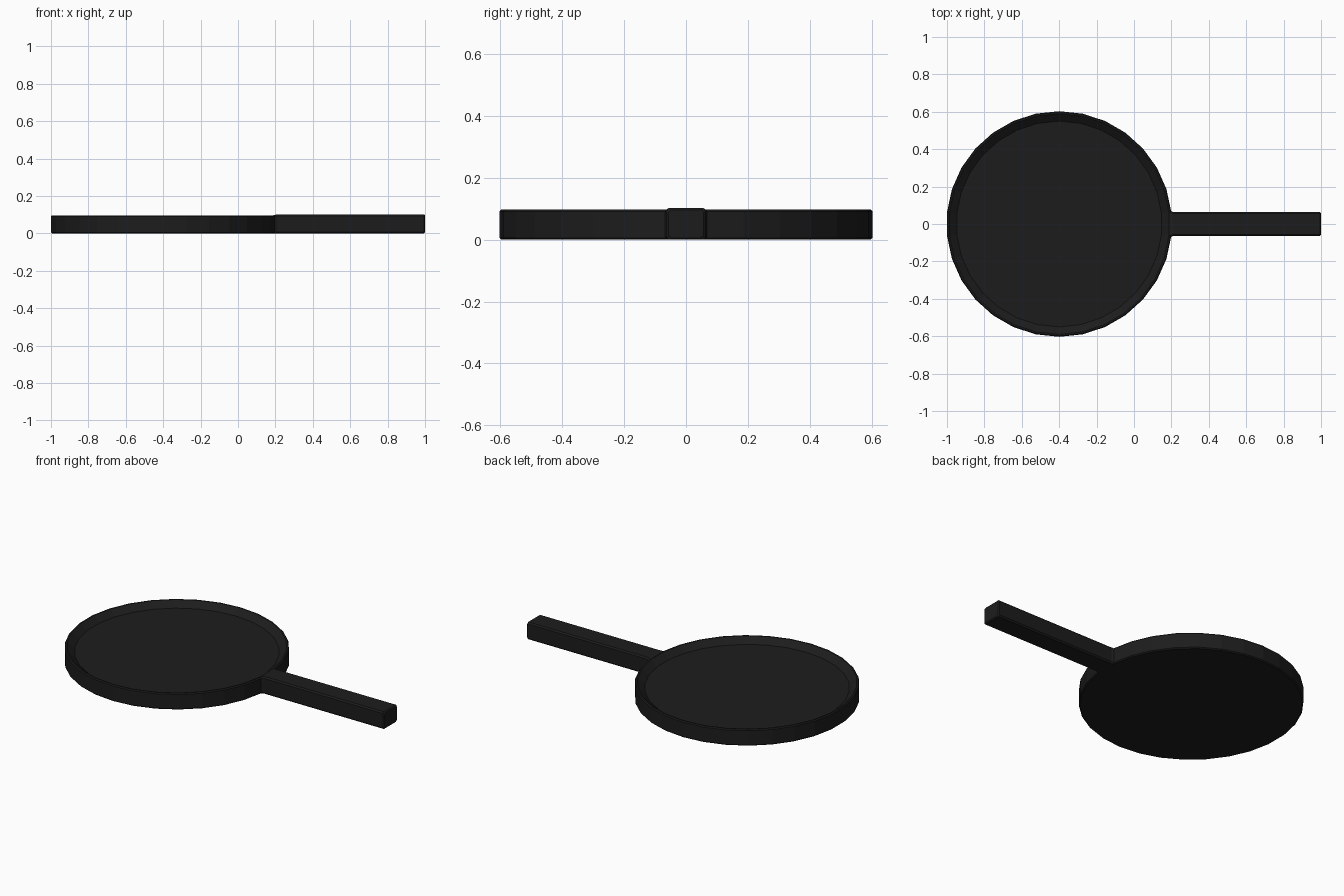
import bpy, bmesh, math

if "Cube" in bpy.data.objects:
    bpy.data.objects.remove(bpy.data.objects["Cube"])

SIDES = 30
mat = bpy.data.materials.new("black_iron")
mat.diffuse_color = (0.012, 0.012, 0.012, 1)
mat.use_nodes = True
mat.node_tree.nodes["Principled BSDF"].inputs["Base Color"].default_value = mat.diffuse_color


def finish(name, bm):
    bmesh.ops.recalc_face_normals(bm, faces=bm.faces)
    me = bpy.data.meshes.new(name)
    bm.to_mesh(me)
    bm.free()
    me.materials.append(mat)
    ob = bpy.data.objects.new(name, me)
    bpy.context.collection.objects.link(ob)
    return ob


def lathe(name, profile, cx):
    # Revolve (radius, z) rings, capping both ends
    bm = bmesh.new()
    rings = []
    for r, z in profile:
        ring = []
        for i in range(SIDES):
            a = math.tau * (i + 0.5) / SIDES
            ring.append(bm.verts.new((cx + r * math.cos(a), r * math.sin(a), z)))
        rings.append(ring)
    for lo, hi in zip(rings, rings[1:]):
        for i in range(SIDES):
            j = (i + 1) % SIDES
            bm.faces.new((lo[i], lo[j], hi[j], hi[i]))
    bm.faces.new(rings[0])
    bm.faces.new(rings[-1])
    return finish(name, bm)


# Shallow pan with a sloped inner wall
lathe("pan", [(0.597, 0.0), (0.603, 0.006), (0.603, 0.091), (0.598, 0.097),
              (0.590, 0.097), (0.550, 0.065)], -0.4)

# Handle: cross-sections along x, flared where it meets the pan
bm = bmesh.new()
sections = [(0.19, 0.070, 0.098), (0.20, 0.068, 0.100), (0.21, 0.063, 0.102),
            (0.994, 0.063, 0.102), (1.0, 0.057, 0.096)]
rings = []
for x, w, top in sections:
    c = 0.008
    low = 0.006 if x == 1.0 else 0.0
    pts = [(w - c, low), (w, low + c), (w, top - c), (w - c, top)]
    pts += [(-y, z) for y, z in reversed(pts)]
    rings.append([bm.verts.new((x, y, z)) for y, z in pts])
for a, b in zip(rings, rings[1:]):
    for i in range(8):
        j = (i + 1) % 8
        bm.faces.new((a[i], a[j], b[j], b[i]))
bm.faces.new(rings[0])
bm.faces.new(rings[-1])
finish("handle", bm)
